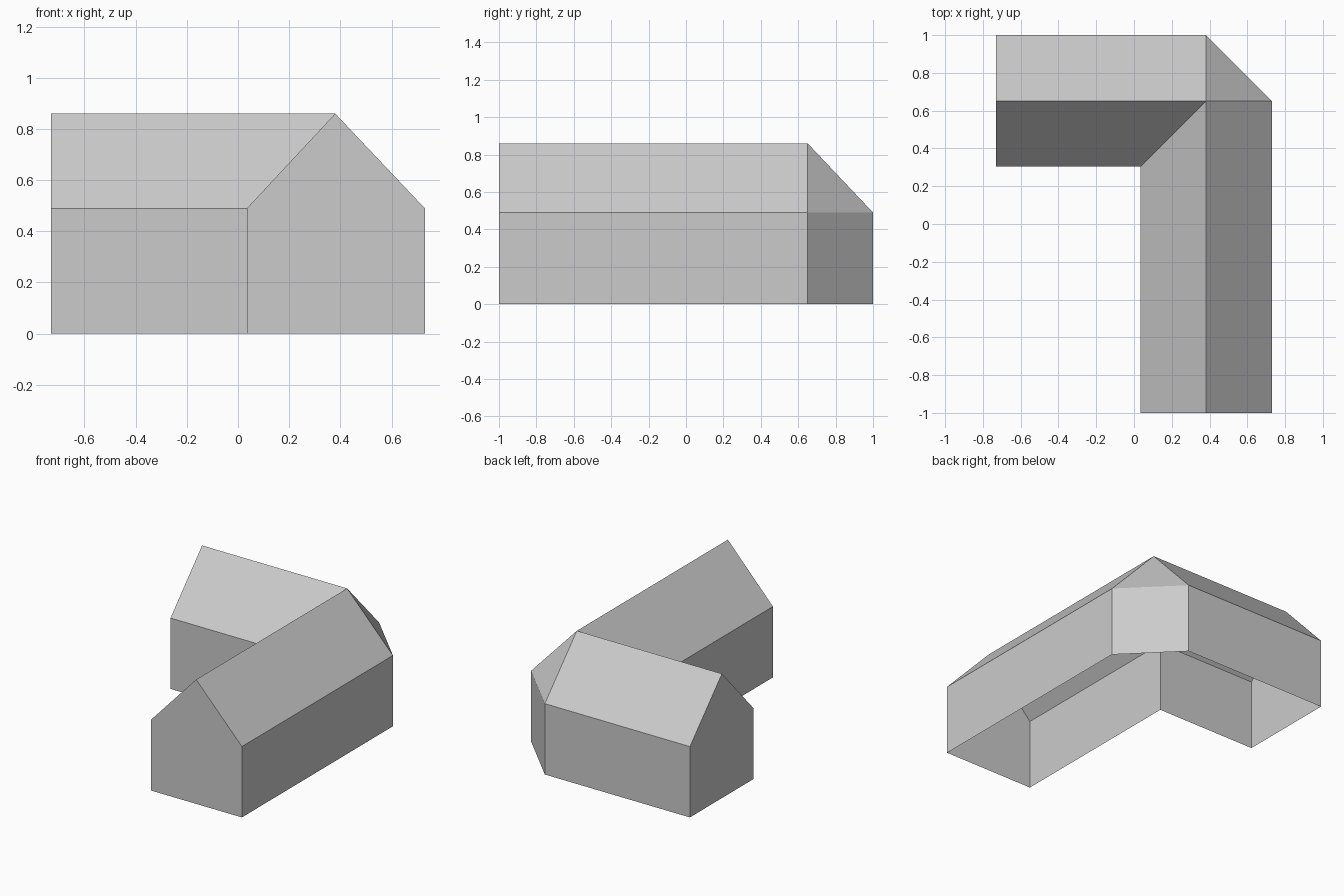
import bpy
import bmesh
from mathutils import Vector

cube = bpy.data.objects.get("Cube")
if cube:
    bpy.data.objects.remove(cube, do_unlink=True)

EAVE, RIDGE = 0.49, 0.86

# Plan positions along the L: far end of side wing, corner cut, end of main wing
outer = [(-0.73, 1.0), (0.38, 1.0), (0.73, 0.65), (0.73, -1.0)]
ridge = [(-0.73, 0.65), (0.38, 0.65), (0.38, 0.65), (0.38, -1.0)]
inner = [(-0.73, 0.305), (0.035, 0.305), (0.035, 0.305), (0.035, -1.0)]

grey = bpy.data.materials.new("plain grey")
grey.use_nodes = True
colour = (0.6, 0.6, 0.6, 1.0)
grey.diffuse_color = colour
grey.node_tree.nodes["Principled BSDF"].inputs["Base Color"].default_value = colour


def at(points, z):
    return [Vector((x, y, z)) for x, y in points]


def build(name, strips, caps=()):
    """Skin each strip between two rails, then add the end caps."""
    bm = bmesh.new()
    faces = list(caps)
    for a, b in strips:
        for i in range(len(a) - 1):
            quad = (a[i], a[i + 1], b[i + 1], b[i])
            loop = [p for k, p in enumerate(quad) if p != quad[k - 1]]
            if len(loop) > 2:
                faces.append(loop)
    for loop in faces:
        bm.faces.new([bm.verts.new(p) for p in loop])
    bmesh.ops.remove_doubles(bm, verts=bm.verts[:], dist=0.001)
    mesh = bpy.data.meshes.new(name)
    bm.to_mesh(mesh)
    bm.free()
    mesh.materials.append(grey)
    obj = bpy.data.objects.new(name, mesh)
    bpy.context.collection.objects.link(obj)


base_out, eave_out = at(outer, 0), at(outer, EAVE)
base_in, eave_in = at(inner, 0), at(inner, EAVE)
top = at(ridge, RIDGE)

# Gable ends, wound to face outwards
side_gable = [r[0] for r in (base_out, base_in, eave_in, top, eave_out)]
front_gable = [r[-1] for r in (base_in, base_out, eave_out, top, eave_in)]

# Walls are an open shell without a floor
build("walls", [(eave_out, base_out), (base_in, eave_in)], [side_gable, front_gable])
# Roof with mitred valley and a triangular hip on the cut corner
build("roof", [(top, eave_out), (eave_in, top)])
